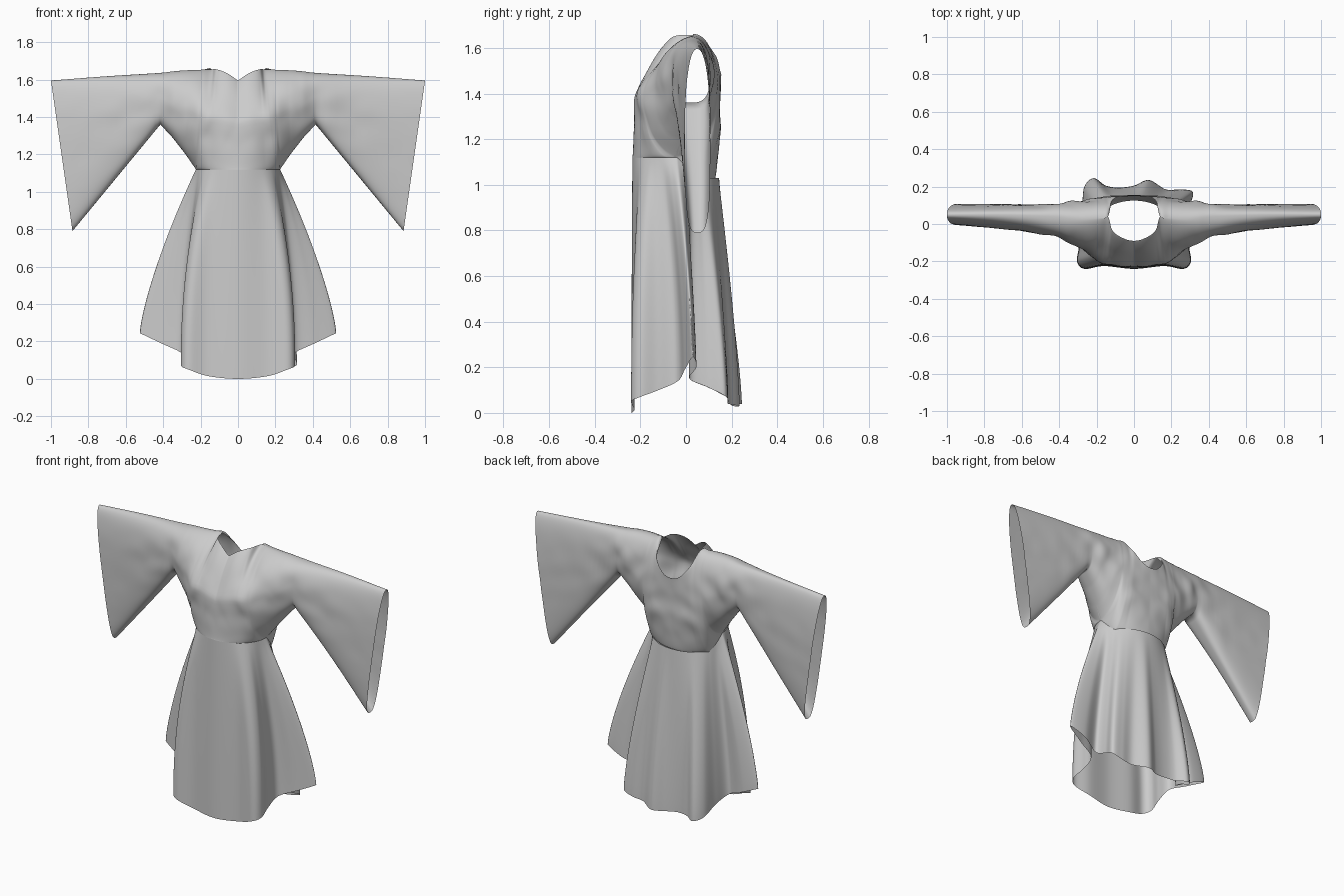
import bpy, math
from mathutils import Vector, noise

if "Cube" in bpy.data.objects:
    bpy.data.objects.remove(bpy.data.objects["Cube"])


def spline(p0, p1, p2, p3, t):
    return 0.5 * (2 * p1 + (p2 - p0) * t + (2 * p0 - 5 * p1 + 4 * p2 - p3) * t * t
                  + (3 * p1 - p0 - 3 * p2 + p3) * t ** 3)


def make_object(name, verts, faces):
    me = bpy.data.meshes.new(name)
    me.from_pydata(verts, [], faces)
    me.update()
    ob = bpy.data.objects.new(name, me)
    bpy.context.collection.objects.link(ob)
    for p in me.polygons:
        p.use_smooth = True
    return ob


WAIST_X, WAIST_Y, WAIST_Z = 0.225, -0.04, 1.12

# Bodice and sleeve stations from the centre to the cuff:
# bottom x, z | top x, front z, back z | front/back y at bottom, middle, top
STATIONS = [
    (0.00, 1.12, 0.00, 1.595, 1.48, -.235, .125, -.225, .150, -.09, .155),
    (0.08, 1.12, 0.06, 1.635, 1.50, -.22, .11, -.225, .150, -.075, .150),
    (0.15, 1.12, 0.115, 1.655, 1.57, -.19, .08, -.215, .150, -.035, .125),
    (0.20, 1.12, 0.14, 1.655, 1.655, -.13, .04, -.205, .145, .04, .04),
    (0.225, 1.12, 0.19, 1.653, 1.653, -.04, -.04, -.185, .140, .03, .03),
    (0.28, 1.20, 0.27, 1.650, 1.650, -.02, -.02, -.14, .125, .025, .025),
    (0.35, 1.29, 0.34, 1.645, 1.645, .00, .00, -.10, .115, .03, .03),
    (0.415, 1.36, 0.43, 1.635, 1.635, .02, .02, -.065, .105, .04, .04),
    (0.65, 1.075, 0.70, 1.618, 1.618, .045, .045, -.03, .105, .05, .05),
    (0.885, 0.79, 1.00, 1.595, 1.595, .05, .05, -.005, .107, .05, .05),
]


def station(u):
    """Linear lower outline (sharp armpit), smooth top edge and depth."""
    i = min(int(u), len(STATIONS) - 2)
    t = u - i
    g = lambda k: STATIONS[max(0, min(len(STATIONS) - 1, k))]
    a, b, c = g(i), g(i + 1), g(i + 2)
    out = [a[k] + (b[k] - a[k]) * t for k in (0, 1)]
    for k in range(2, 11):
        prev = g(i - 1)[k] if i else (2 * a[k] - b[k] if k < 4 else b[k])
        last = c[k] if i < len(STATIONS) - 2 else 2 * b[k] - a[k]
        out.append(spline(prev, a[k], b[k], last, t))
    return out


def build_bodice():
    cols, rows, mid = 9 * 9, 44, 0.52
    verts, faces = [], []
    for back in (0, 1):
        base = len(verts)
        for i in range(cols + 1):
            u = i / 9
            s = station(u)
            xb, zb, xt, zt = s[0], s[1], s[2], s[3 + back]
            yb, ym, yt = s[5 + back], s[7 + back], s[9 + back]
            if xb <= WAIST_X:  # the waist follows the skirt's top ring
                q = math.sqrt(max(0, 1 - (xb / WAIST_X) ** 2))
                yb = WAIST_Y + (0.165 * q if back else -0.195 * q)
                zb -= 0.10 * min(1, 2 * q) * back
            w = max(0, min(1, (xb - 0.15) / 0.3))
            p_top = 2.2 if back else 1.15 + 1.2 * w
            p_low = 1.4 + 1.9 * w
            for j in range(rows + 1):
                v = 0.5 - 0.5 * math.cos(math.pi * j / rows)
                d, end, p = ((mid - v) / mid, yb, p_low) if v < mid else ((v - mid) / (1 - mid), yt, p_top)
                k = max(0, 1 - min(1, abs(d)) ** p) ** (1 / p)
                x, z = xb + (xt - xb) * v, zb + (zt - zb) * v
                y = end + (ym - end) * k
                # soft creases gathered around the armpit and waist
                n = noise.noise(Vector((x * 9 + z * 5, back * 7.0, z * 8 - x * 5)))
                fade = math.sin(math.pi * v) * max(0.15, 1 - abs(x - 0.3) * 2)
                verts.append((x, y + 0.014 * n * fade, z))
        for i in range(cols):
            for j in range(rows):
                a = base + i * (rows + 1) + j
                f = (a, a + rows + 1, a + rows + 2, a + 1)
                faces.append(f[::-1] if back else f)
    ob = make_object("bodice_and_sleeves", verts, faces)
    weld = ob.modifiers.new("seams", 'WELD')
    weld.merge_threshold = 0.0004
    mirror = ob.modifiers.new("mirror", 'MIRROR')
    mirror.merge_threshold = 0.0005


# Skirt hem: waist angle, x, y, z (front, side wing, then back folds)
FRONT = [(25, .16, -.225, .015), (39, .265, -.24, .05), (50, .305, -.20, .07),
         (60, .295, -.12, .10), (70, .305, -.035, .14), (80, .41, -.005, .19),
         (90, .525, .03, .245), (100, .42, .045, .20), (110, .315, .015, .15)]
BACK_RIGHT = [(120, .30, .09, .115), (130, .315, .17, .075), (142, .25, .185, .05),
              (155, .17, .185, .04), (168, .08, .235, .03)]
BACK_LEFT = [(168, .08, .195, .04), (155, .15, .205, .04), (142, .215, .245, .04),
             (130, .265, .20, .06), (120, .28, .10, .11)]
HEM = ([(0, 0, -.24, 0)] + FRONT + BACK_RIGHT + [(180, 0, .205, .03)]
       + [(360 - a, -x, y, z) for a, x, y, z in BACK_LEFT + FRONT[::-1]])


def build_skirt():
    sub, rows, n = 8, 40, len(HEM)
    ring = n * sub
    pts = []
    for i in range(n):
        q = [list(HEM[(i + k) % n]) for k in (-1, 0, 1, 2)]
        for k in range(4):  # unwrap the angle around the loop
            q[k][0] += 360 * ((i + k - 1) // n)
        pts += [[spline(*(c[m] for c in q), s / sub) for m in range(4)] for s in range(sub)]
    verts, faces = [], []
    for r in range(rows + 1):
        t = r / rows
        for a, hx, hy, hz in pts:
            c, s = math.cos(math.radians(a)), math.sin(math.radians(a))
            # the front panel reaches its full width early and then hangs straight
            f = 1 - (1 - t) ** (1.35 + 0.8 * abs(2 * s * c) * (c > 0))
            wx = WAIST_X * s
            wy = WAIST_Y - (0.195 if c > 0 else 0.185) * c
            wz = WAIST_Z - 0.09 * min(1, 2 * max(0, -c))
            verts.append((wx + (hx - wx) * f, wy + (hy - wy) * f, wz + (hz - wz) * t))
    for r in range(rows):
        for k in range(ring):
            b, d = r * ring, (k + 1) % ring
            faces.append((b + k, b + ring + k, b + ring + d, b + d))
    make_object("skirt", verts, faces)


build_bodice()
build_skirt()
